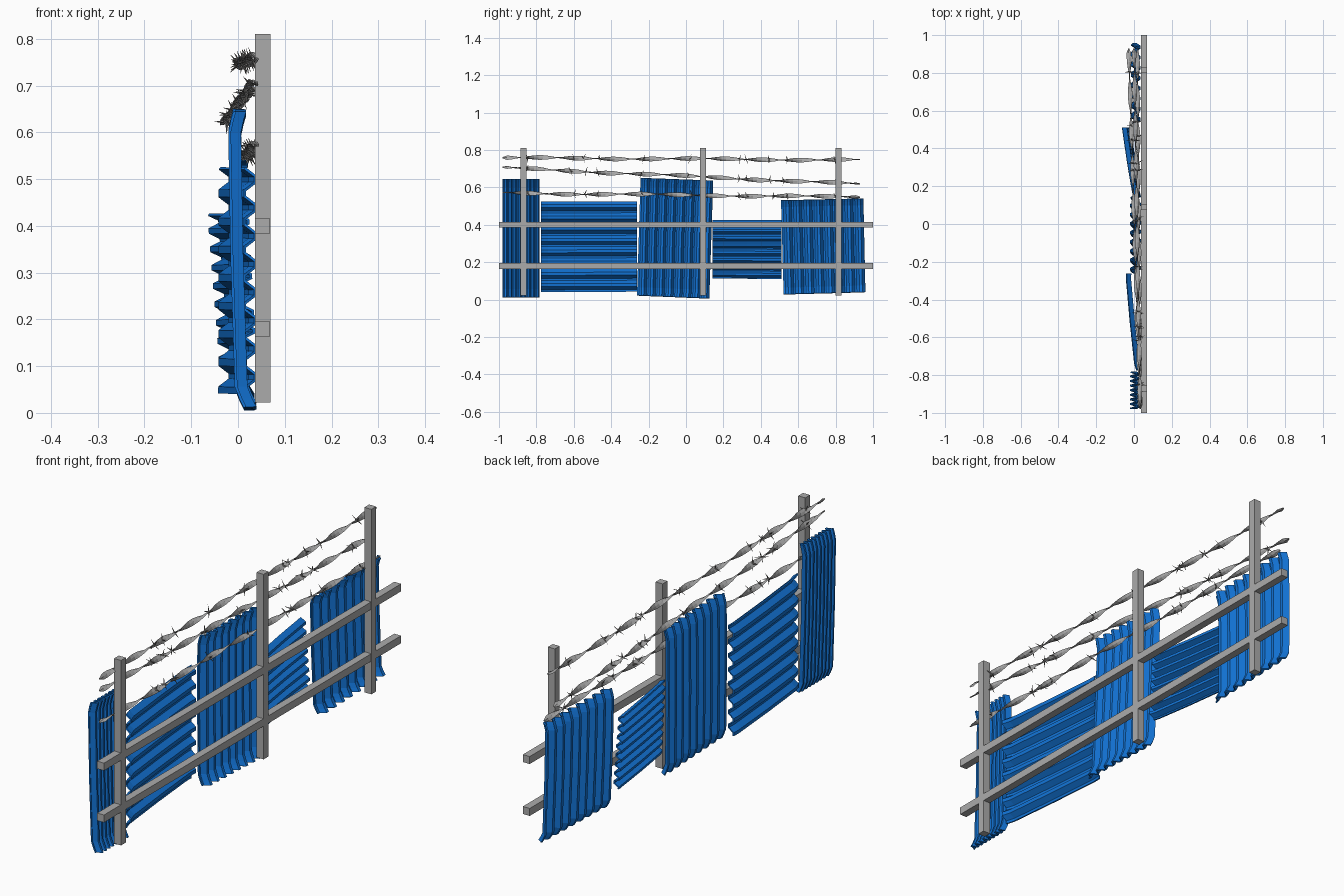
import bpy, bmesh, math, random
from mathutils import Vector, Matrix

if "Cube" in bpy.data.objects:
    bpy.data.objects.remove(bpy.data.objects["Cube"])

random.seed(4)


def material(name, rgb):
    m = bpy.data.materials.new(name)
    m.diffuse_color = (*rgb, 1)
    m.use_nodes = True
    m.node_tree.nodes["Principled BSDF"].inputs["Base Color"].default_value = m.diffuse_color
    return m


BLUE = material("blue sheet metal", (0.006, 0.17, 0.66))
GREY = material("grey metal", (0.41, 0.41, 0.41))
DARK = material("barb grey", (0.24, 0.23, 0.22))


def finish(bm, name, mat):
    bmesh.ops.recalc_face_normals(bm, faces=bm.faces)
    me = bpy.data.meshes.new(name)
    bm.to_mesh(me)
    bm.free()
    me.materials.append(mat)
    ob = bpy.data.objects.new(name, me)
    bpy.context.collection.objects.link(ob)
    return ob


def box(name, lo, hi, mat):
    bm = bmesh.new()
    lo, hi = Vector(lo), Vector(hi)
    bmesh.ops.create_cube(bm, size=1, matrix=Matrix.Translation((lo + hi) / 2)
                          @ Matrix.Diagonal((*(hi - lo), 1)))
    return finish(bm, name, mat)


def sheet(name, a0, a1, b0, b1, waves=8, depth=0.022, bend0=0.018, bend1=0.012):
    """Corrugated sheet: ribs run a->b, waves repeat from index 0 to 1."""
    a0, a1, b0, b1 = map(Vector, (a0, a1, b0, b1))
    profile = [(0, -.5), (0.22, -.5), (0.5, .5), (0.72, .5)]     # one wave
    across = [((i + t) / waves, h) for i in range(waves) for t, h in profile]
    across.append((1, -.5))
    along = [(0, bend0), (0.03, bend0 * .5), (0.07, 0), (0.5, -0.002),
             (0.93, 0), (0.97, bend1 * .5), (1, bend1)]
    bm = bmesh.new()
    grid = []
    for v, bend in along:
        row = []
        for u, h in across:
            p = a0.lerp(a1, u).lerp(b0.lerp(b1, u), v)
            p.x += h * depth + bend
            row.append(bm.verts.new(p))
        grid.append(row)
    for r, s in zip(grid, grid[1:]):
        for i in range(len(r) - 1):
            bm.faces.new((r[i], r[i + 1], s[i + 1], s[i]))
    ob = finish(bm, name, BLUE)
    mod = ob.modifiers.new("thickness", "SOLIDIFY")
    mod.thickness = 0.006
    mod.offset = 0


# Posts and rails
for i, y in enumerate((-0.87, 0.09, 0.815)):
    box(f"post_{i + 1}", (0.036, y - .016, 0.022), (0.069, y + .016, 0.81), GREY)
for i, z in enumerate((0.179, 0.40)):
    box(f"rail_{i + 1}", (0.0365, -1, z - .016), (0.0685, 1, z + .016), GREY)

# Sheets with vertical ribs (a = bottom edge, b = top edge)
sheet("sheet_1", (0.008, -.98, .012), (0.008, -.785, .012),
      (-.008, -.98, .645), (-.008, -.785, .645))
sheet("sheet_3", (0.008, -.262, .022), (0.008, .122, .006),
      (-.008, -.243, .65), (-.008, .143, .636))
sheet("sheet_5", (0.004, .522, .028), (0.004, .957, .04),
      (-.004, .508, .53), (-.004, .946, .54))

# Sheets with horizontal ribs (a = near edge, b = far edge)
sheet("sheet_2", (0.018, -.775, .04), (0.018, -.775, .523),
      (-.032, -.262, .042), (-.032, -.262, .523), bend0=.008, bend1=.004)
sheet("sheet_4", (0.022, .142, .113), (0.006, .142, .424),
      (-.027, .51, .11), (-.052, .51, .424), bend0=.004, bend1=0)

# Barbed wire: twisted flat strips with clusters of spikes
BARBS = (-.84, -.61, -.54, -.47, -.235, .02, .275, .32, .455, .53, .8)
WIRES = (((.033, -.98, .758), (.0, .93, .746)),
         ((.033, -.98, .705), (-.028, .93, .617)),
         ((.033, -.98, .570), (.018, .93, .548)))

for k, (p, q) in enumerate(WIRES):
    p, q = Vector(p), Vector(q)
    steps, turns = 80, 4.8
    bm = bmesh.new()
    rings = []
    for i in range(steps + 1):
        t = i / steps
        c = p.lerp(q, t)
        c.z += 0.003 * math.sin(t * 14 + k)
        ang = math.pi / 2 + t * turns * 2 * math.pi + k * .5
        w = Vector((math.cos(ang), 0, math.sin(ang))) * 0.0125
        n = Vector((-math.sin(ang), 0, math.cos(ang))) * 0.003
        if i in (0, steps):
            w *= .3
        rings.append([bm.verts.new(c + d) for d in (w, n, -w, -n)])
    for r, s in zip(rings, rings[1:]):
        for j in range(4):
            bm.faces.new((r[j], r[(j + 1) % 4], s[(j + 1) % 4], s[j]))
    bm.faces.new(rings[0])
    bm.faces.new(rings[-1])
    finish(bm, f"wire_{k + 1}", GREY)

    bm = bmesh.new()
    for y in BARBS:
        y += random.uniform(-.012, .012)
        c = p.lerp(q, (y - p.y) / (q.y - p.y))
        spin = random.uniform(0, math.pi)
        for j in range(4):
            a = spin + j * math.pi / 2
            d = Vector((math.cos(a), random.uniform(-.5, .5), math.sin(a))).normalized()
            m = Matrix.Translation(c + d * .013) @ d.to_track_quat('Z', 'Y').to_matrix().to_4x4()
            bmesh.ops.create_cone(bm, cap_ends=True, segments=4, radius1=.0035,
                                  radius2=.0004, depth=.028, matrix=m)
    finish(bm, f"barbs_{k + 1}", DARK)
